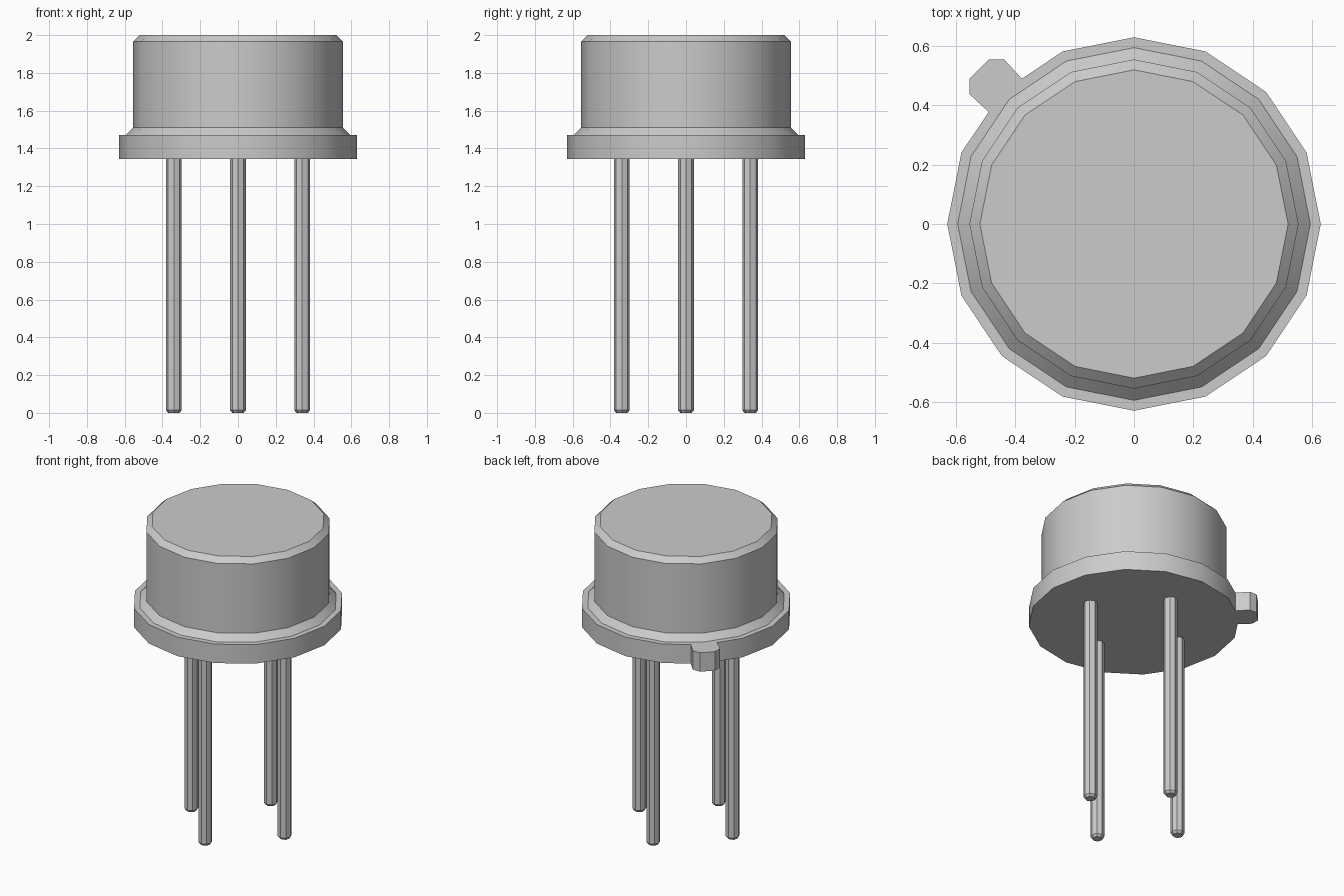
import bpy, bmesh
from math import cos, sin, tau, radians

if "Cube" in bpy.data.objects:
    bpy.data.objects.remove(bpy.data.objects["Cube"])

metal = bpy.data.materials.new("grey metal")
metal.use_nodes = True
GREY = (0.6, 0.6, 0.6, 1)
metal.diffuse_color = GREY
metal.node_tree.nodes["Principled BSDF"].inputs["Base Color"].default_value = GREY


def ring(radius, sides):
    return [(radius * cos(tau * i / sides), radius * sin(tau * i / sides)) for i in range(sides)]


def loft(name, loops, cap_bottom=True, location=(0, 0, 0)):
    """Bridge a stack of (outline, height) loops, bottom to top, and cap the ends."""
    bm = bmesh.new()
    rows = [[bm.verts.new((x, y, z)) for x, y in outline] for outline, z in loops]
    for low, high in zip(rows, rows[1:]):
        for i in range(len(low)):
            j = (i + 1) % len(low)
            bm.faces.new((low[i], low[j], high[j], high[i]))
    bm.faces.new(rows[-1])
    if cap_bottom:
        bm.faces.new(rows[0][::-1])
    mesh = bpy.data.meshes.new(name)
    bm.to_mesh(mesh)
    bm.free()
    mesh.materials.append(metal)
    obj = bpy.data.objects.new(name, mesh)
    obj.location = location
    bpy.context.collection.objects.link(obj)
    bpy.ops.object.select_all(action="DESELECT")
    obj.select_set(True)
    bpy.context.view_layer.objects.active = obj
    bpy.ops.object.shade_smooth_by_angle(angle=radians(30))
    return obj


SIDES = 16
FLANGE_BOTTOM, FLANGE_TOP = 1.345, 1.47

# Flange, with the index tab replacing its back right corner
outline = ring(0.63, SIDES)
corner = SIDES * 3 // 8
tab = [(-0.378, 0.49), (-0.438, 0.555), (-0.49, 0.555),
       (-0.555, 0.49), (-0.555, 0.438), (-0.49, 0.378)]
outline[corner:corner + 1] = tab
loft("flange_with_tab", [(outline, FLANGE_BOTTOM), (outline, FLANGE_TOP)])

# Can, with a sloped foot and a chamfered top
profile = [(0.595, FLANGE_TOP), (0.555, 1.51), (0.555, 1.967), (0.52, 2.0)]
loft("can", [(ring(r, SIDES), z) for r, z in profile], cap_bottom=False)

# Four leads with chamfered tips
lead = [(ring(r, 8), z) for r, z in [(0.03, 0), (0.042, 0.015), (0.042, FLANGE_BOTTOM + 0.01)]]
for side, (x, y) in zip(("left", "back", "right", "front"), ring(0.34, 4)):
    loft(side + "_lead", lead, location=(x, y, 0))
